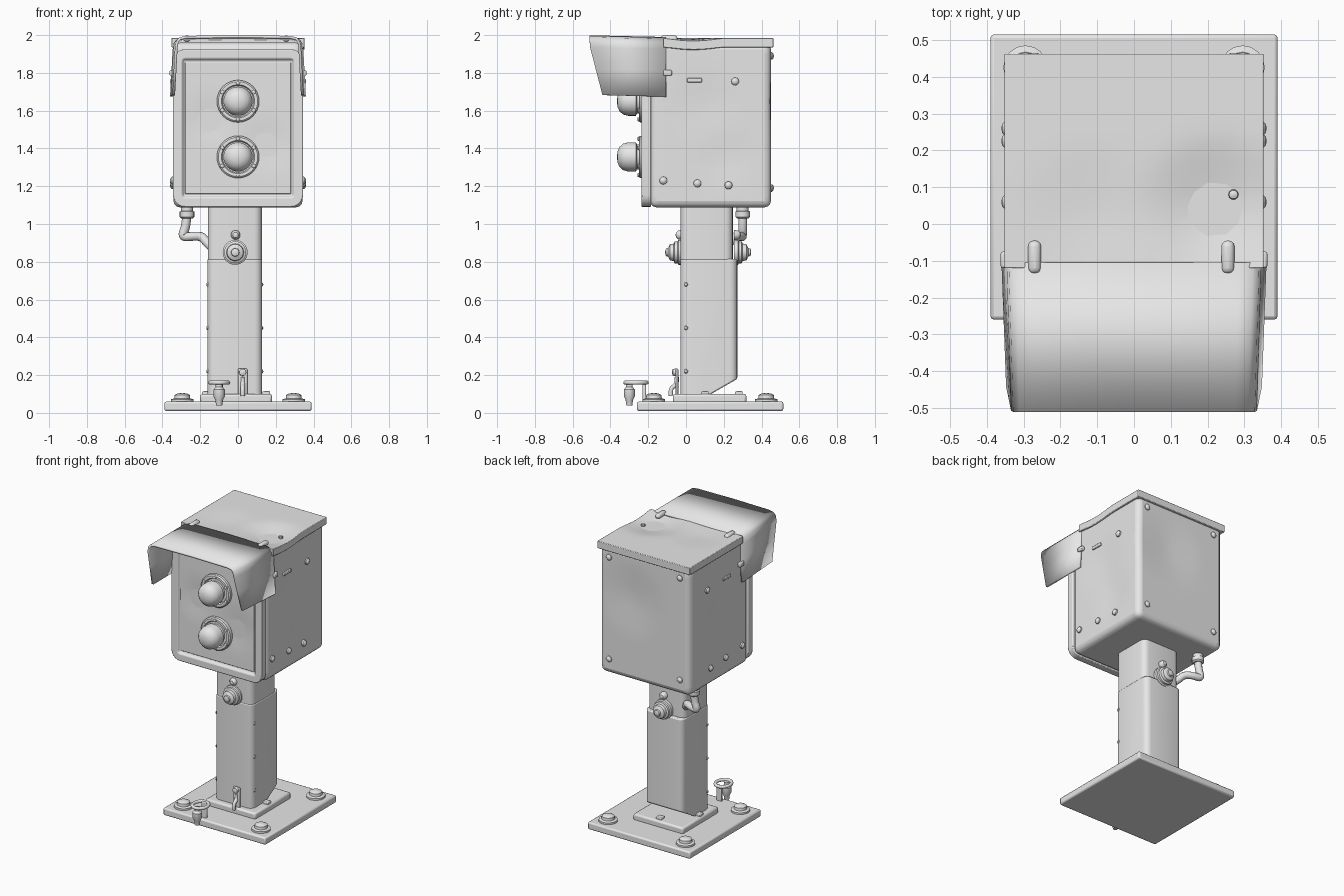
import bpy, bmesh, math
from mathutils import Vector, Matrix

if "Cube" in bpy.data.objects:
    bpy.data.objects.remove(bpy.data.objects["Cube"])

grey = bpy.data.materials.new("plain grey")
grey.use_nodes = True
grey.diffuse_color = (0.8, 0.8, 0.8, 1)
grey.node_tree.nodes["Principled BSDF"].inputs["Base Color"].default_value = (0.8, 0.8, 0.8, 1)


def make(name, bm, bevel=0, segments=2, angle=35):
    bmesh.ops.recalc_face_normals(bm, faces=bm.faces)
    mesh = bpy.data.meshes.new(name)
    bm.to_mesh(mesh)
    bm.free()
    obj = bpy.data.objects.new(name, mesh)
    bpy.context.collection.objects.link(obj)
    mesh.materials.append(grey)
    if bevel:
        mod = obj.modifiers.new("bevel", 'BEVEL')
        mod.width, mod.segments, mod.limit_method = bevel, segments, 'ANGLE'
    bpy.ops.object.select_all(action='DESELECT')
    obj.select_set(True)
    bpy.context.view_layer.objects.active = obj
    bpy.ops.object.shade_smooth_by_angle(angle=math.radians(angle))
    return obj


def box_bm(x0, x1, y0, y1, z0, z1, cuts=0):
    bm = bmesh.new()
    bmesh.ops.create_cube(bm, size=1)
    if cuts:
        bmesh.ops.subdivide_edges(bm, edges=bm.edges[:], cuts=cuts, use_grid_fill=True)
    size = Vector((x1 - x0, y1 - y0, z1 - z0))
    mid = Vector((x0 + x1, y0 + y1, z0 + z1)) / 2
    for v in bm.verts:
        v.co = v.co * size + mid
    return bm


def box(name, *dims, bevel=0.0, segments=2):
    return make(name, box_bm(*dims), bevel, segments)


def dent(bm, *hits):
    # each hit is centre, radius and push direction
    for centre, radius, push in hits:
        for v in bm.verts:
            fall = 1 - (v.co - Vector(centre)).length / radius
            if fall > 0:
                v.co += Vector(push) * fall


def turned(name, place, axis, profile, sides=24):
    # lathe of (radius, height) pairs along an axis
    bm = bmesh.new()
    rings = []
    for r, h in profile:
        rings.append([bm.verts.new((r * math.cos(a), r * math.sin(a), h))
                      for a in (math.tau * i / sides for i in range(sides))])
    for a, b in zip(rings, rings[1:]):
        for i in range(sides):
            j = (i + 1) % sides
            bm.faces.new((a[i], a[j], b[j], b[i]))
    bm.faces.new(rings[0])
    bm.faces.new(rings[-1])
    turn = Vector((0, 0, 1)).rotation_difference(Vector(axis)).to_matrix().to_4x4()
    bm.transform(Matrix.Translation(place) @ turn)
    return make(name, bm)


def tube(name, points, radius, cyclic=False):
    curve = bpy.data.curves.new(name, 'CURVE')
    curve.dimensions = '3D'
    curve.bevel_depth, curve.bevel_resolution, curve.use_fill_caps = radius, 3, True
    spline = curve.splines.new('NURBS')
    spline.points.add(len(points) - 1)
    for p, co in zip(spline.points, points):
        p.co = (*co, 1)
    spline.use_endpoint_u, spline.order_u, spline.use_cyclic_u = not cyclic, 3, cyclic
    obj = bpy.data.objects.new(name, curve)
    bpy.context.collection.objects.link(obj)
    curve.materials.append(grey)


# Base plate, plinth and anchor bolts
box("base_plate", -0.39, 0.39, -0.26, 0.515, 0.01, 0.06, bevel=0.01)
box("plinth", -0.2, 0.18, -0.07, 0.32, 0.05, 0.1, bevel=0.012)
bolt = [(0.06, 0), (0.06, 0.015), (0.042, 0.02), (0.04, 0.038), (0.025, 0.046), (0.005, 0.048)]
for x in (-0.295, 0.295):
    for y in (-0.17, 0.425):
        turned("anchor_bolt", (x, y, 0.057), (0, 0, 1), bolt, 16)
for x, y in ((-0.17, 0.1), (0.15, 0.1), (0, 0.28)):
    box("plinth_clip", x - 0.02, x + 0.02, y - 0.02, y + 0.02, 0.09, 0.115, bevel=0.005)

# Post with slanted back foot and narrower neck
bm = box_bm(-0.162, 0.128, -0.03, 0.272, 0.06, 0.815)
bmesh.ops.bevel(bm, geom=[e for e in bm.edges if abs(e.verts[0].co.z - e.verts[1].co.z) > 0.1],
                offset=0.04, segments=4, profile=0.5, affect='EDGES')
cut = bmesh.ops.bisect_plane(bm, geom=bm.verts[:] + bm.edges[:] + bm.faces[:],
                             plane_co=(0, 0.272, 0.18), plane_no=(0, 0.5, -0.87), clear_outer=True)
bmesh.ops.holes_fill(bm, edges=[e for e in cut["geom_cut"] if isinstance(e, bmesh.types.BMEdge)])
make("post", bm, 0.008)
bm = box_bm(-0.16, 0.126, -0.028, 0.248, 0.78, 1.1)
bmesh.ops.bevel(bm, geom=[e for e in bm.edges if abs(e.verts[0].co.z - e.verts[1].co.z) > 0.1],
                offset=0.04, segments=4, profile=0.5, affect='EDGES')
make("post_neck", bm)

# Front and back knobs with a small button above
knob = [(0.066, 0), (0.066, 0.02), (0.058, 0.025), (0.058, 0.04), (0.046, 0.045),
        (0.043, 0.065), (0.022, 0.075), (0.02, 0.086), (0.006, 0.09)]
button = [(0.026, 0), (0.024, 0.02), (0.014, 0.032), (0.003, 0.035)]
for y, side in ((-0.02, -1), (0.255, 1)):
    turned("post_knob", (-0.015, y, 0.85), (0, side, 0), knob)
    turned("post_button", (-0.013, y, 0.942), (0, side, 0), button, 12)
for x, side in ((-0.16, -1), (0.126, 1)):
    for z in (0.22, 0.45, 0.68):
        turned("post_rivet", (x, 0.0, z), (side, 0, 0), [(0.012, 0), (0.008, 0.006), (0.002, 0.008)], 8)

# Cable and its collar under the head
tube("cable", [(-0.27, 0.3, 1.1), (-0.27, 0.3, 1.0), (-0.3, 0.3, 0.93),
               (-0.24, 0.29, 0.935), (-0.19, 0.26, 0.935), (-0.165, 0.23, 0.9), (-0.13, 0.2, 0.87)], 0.024)
turned("cable_collar", (-0.27, 0.3, 1.03), (0, 0, 1),
       [(0.03, 0), (0.039, 0.008), (0.039, 0.035), (0.032, 0.04), (0.032, 0.07)], 16)

# Dented head box and lid
bm = box_bm(-0.342, 0.342, -0.19, 0.45, 1.088, 1.96, cuts=13)
dent(bm, ((0.34, 0.1, 1.62), 0.2, (-0.012, 0, 0)), ((0.34, 0.2, 1.35), 0.18, (-0.012, 0, 0)),
     ((-0.34, 0.1, 1.5), 0.25, (0.012, 0, 0)), ((0.1, 0.45, 1.65), 0.25, (0, -0.015, 0)))
make("head_box", bm, 0.035, 3, 50)
bm = box_bm(-0.352, 0.352, -0.12, 0.462, 1.935, 1.985, cuts=13)
dent(bm, ((0.22, 0.04, 1.985), 0.2, (0, 0, -0.04)), ((-0.12, 0.02, 1.985), 0.2, (0, 0, -0.012)))
make("lid", bm, 0.008, 2, 50)

# Front door with raised rim and dented inner panel
bm = box_bm(-0.345, 0.345, -0.235, -0.185, 1.09, 1.925)
bmesh.ops.bevel(bm, geom=[e for e in bm.edges if abs(e.verts[0].co.y - e.verts[1].co.y) > 0.01],
                offset=0.065, segments=5, profile=0.5, affect='EDGES')
front = [min(bm.faces, key=lambda f: f.calc_center_median().y)]
bmesh.ops.inset_region(bm, faces=front, thickness=0.05)
bmesh.ops.inset_region(bm, faces=front, thickness=0.008, depth=-0.016)
make("door_rim", bm, 0.008)
bm = box_bm(-0.28, 0.28, -0.226, -0.205, 1.16, 1.855, cuts=13)
dent(bm, ((0.15, -0.226, 1.42), 0.16, (0, 0.012, 0)), ((-0.15, -0.226, 1.55), 0.15, (0, 0.012, 0)))
make("door_panel", bm, 0.004, 2, 50)

# Two lamps with flanges and screws
flange = [(0.112, -0.01), (0.112, 0.018), (0.104, 0.025), (0.088, 0.025), (0.082, 0.014), (0.06, 0.014)]
lens = [(0.066, 0), (0.066, 0.035), (0.077, 0.04), (0.077, 0.082), (0.07, 0.108),
        (0.052, 0.128), (0.028, 0.138), (0.004, 0.14)]
for z in (1.65, 1.355):
    turned("lamp_flange", (0, -0.225, z), (0, -1, 0), flange, 32)
    turned("lamp_lens", (0, -0.225, z), (0, -1, 0), lens, 32)
    for i in range(6):
        a = math.tau * (i + 0.5) / 6
        turned("lamp_screw", (0.096 * math.cos(a), -0.245, z + 0.096 * math.sin(a)), (0, -1, 0),
               [(0.012, 0), (0.01, 0.01), (0.003, 0.013)], 8)

# Visor: a bent sheet with rounded shoulders and raked front
half = [(0.36, 1.68), (0.352, 1.82), (0.346, 1.93), (0.34, 1.965), (0.322, 1.985), (0.285, 1.993), (0, 1.996)]
section = half + [(-x, z) for x, z in reversed(half[:-1])]
bm = bmesh.new()
rows = []
for x, z in section:
    lip = -0.51 + max(0, 1.94 - z) * 0.26
    rows.append((bm.verts.new((x * 0.965, lip, z + 0.003)), bm.verts.new((x, -0.105, z - 0.006))))
for a, b in zip(rows, rows[1:]):
    bm.faces.new((a[0], a[1], b[1], b[0]))
visor = make("visor", bm)
sheet = visor.modifiers.new("sheet", 'SOLIDIFY')
sheet.thickness, sheet.offset = 0.014, -1
if visor.data.polygons[5].normal.z < 0:
    visor.data.flip_normals()

# Lid hinges, stud and side clips
for x in (-0.27, 0.255):
    box("hinge_knuckle", x - 0.018, x + 0.018, -0.135, -0.045, 1.965, 1.998, bevel=0.016, segments=3)
turned("lid_stud", (0.27, 0.08, 1.965), (0, 0, 1), [(0.014, 0), (0.012, 0.014), (0.003, 0.018)], 10)
for s in (-1, 1):
    box("visor_clip", s * 0.35 - 0.012, s * 0.35 + 0.012, -0.12, -0.075, 1.785, 1.815, bevel=0.006)
    box("side_slot", s * 0.34 - 0.008, s * 0.34 + 0.008, 0.005, 0.085, 1.75, 1.772, bevel=0.004)

# Head rivets on both sides and the back
rivet = [(0.022, -0.01), (0.02, 0.01), (0.012, 0.018), (0.003, 0.02)]
for s in (-1, 1):
    for y, z in ((-0.12, 1.23), (0.06, 1.215), (0.225, 1.205), (0.26, 1.755)):
        turned("side_rivet", (s * 0.34, y, z), (s, 0, 0), rivet, 12)
    for z in (1.19, 1.89):
        turned("back_rivet", (s * 0.27, 0.445, z), (0, 1, 0), rivet, 12)

# Ring latch in front of the base
ring = [(-0.1 + 0.05 * math.cos(a), -0.265 + 0.058 * math.sin(a), 0.16)
        for a in (math.tau * i / 12 for i in range(12))]
tube("latch_ring", ring, 0.011, cyclic=True)
turned("latch_stem", (-0.1, -0.3, 0.038), (0, 0, 1),
       [(0.016, 0), (0.02, 0.03), (0.03, 0.05), (0.03, 0.085), (0.018, 0.1), (0.018, 0.12)], 14)
box("latch_arm", -0.12, -0.08, -0.23, -0.212, 0.05, 0.165, bevel=0.005)

# Small lever tab at the foot of the post
tab = box("lever_tab", 0, 0.05, -0.055, -0.04, 0.08, 0.235, bevel=0.007)
turned("lever_pin", (0.025, -0.045, 0.215), (0, -1, 0), [(0.02, 0), (0.018, 0.025), (0.004, 0.03)], 12)
tube("lever_hook", [(0.025, -0.05, 0.19), (0.025, -0.045, 0.15), (0.025, -0.085, 0.13), (0.025, -0.08, 0.09)], 0.012)
